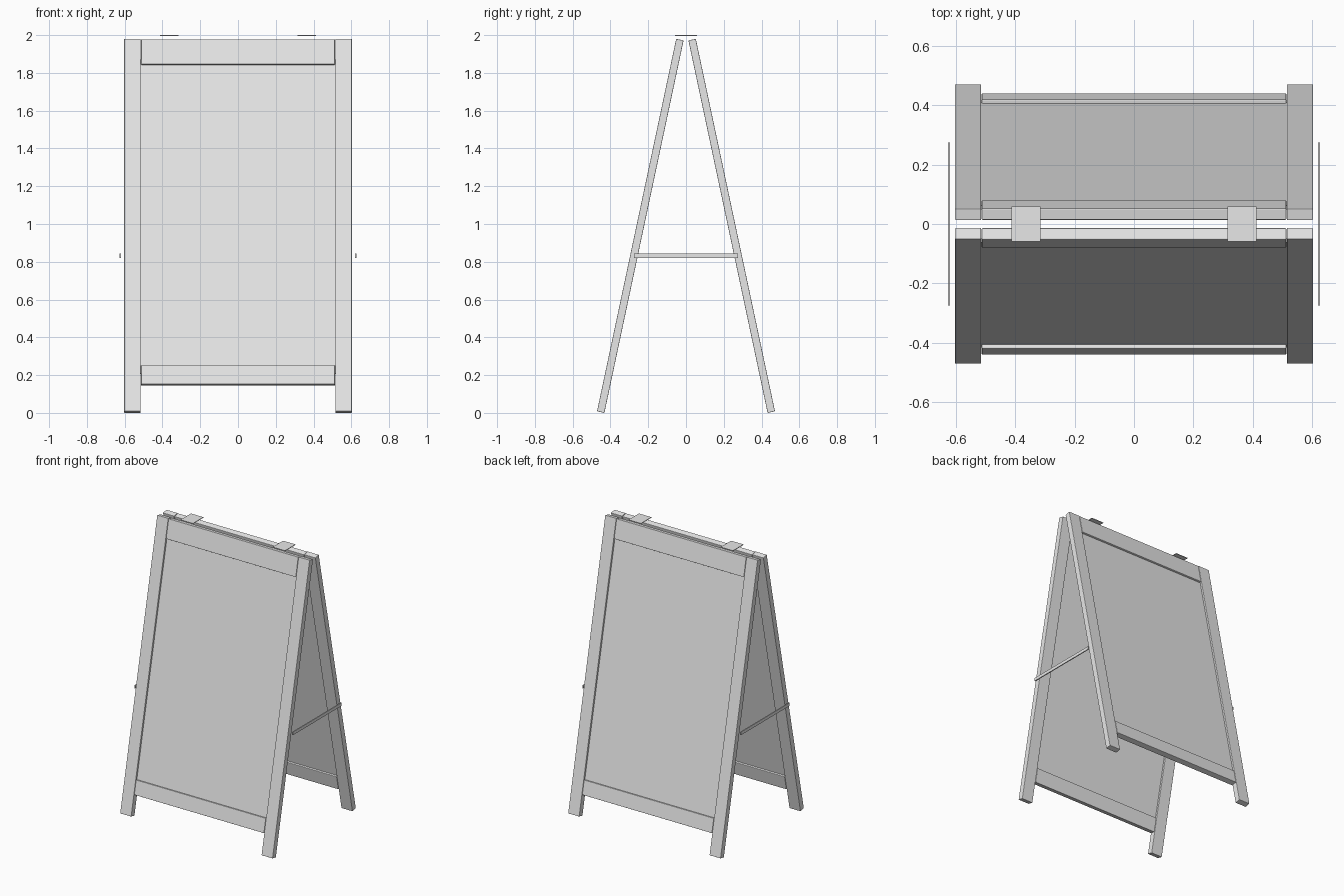
import bpy
import bmesh
from math import radians
from mathutils import Matrix

if "Cube" in bpy.data.objects:
    bpy.data.objects.remove(bpy.data.objects["Cube"], do_unlink=True)

# One plain grey for the whole stand
grey = bpy.data.materials.new("plain_grey")
grey.use_nodes = True
COLOR = (0.8, 0.8, 0.8, 1.0)
grey.diffuse_color = COLOR
grey.node_tree.nodes["Principled BSDF"].inputs["Base Color"].default_value = COLOR

TILT = radians(12)
HALF_THICK = 0.02
HALF_LENGTH = 1.008
LEG_INNER, LEG_OUTER = 0.515, 0.603


def box(name, xs, ys, zs, matrix=Matrix(), bevel=0.0):
    """Box spanning the given ranges, placed by matrix, with optional soft edges."""
    bm = bmesh.new()
    bmesh.ops.create_cube(bm, size=1)
    spans = (xs, ys, zs)
    for v in bm.verts:
        for i, (low, high) in enumerate(spans):
            v.co[i] = (low + high) / 2 + v.co[i] * (high - low)
    bm.transform(matrix)
    mesh = bpy.data.meshes.new(name)
    bm.to_mesh(mesh)
    bm.free()
    mesh.materials.append(grey)
    obj = bpy.data.objects.new(name, mesh)
    bpy.context.collection.objects.link(obj)
    if bevel:
        mod = obj.modifiers.new("soft_edges", "BEVEL")
        mod.width = bevel
        mod.segments = 2
    return obj


def mirrored(span, side):
    return tuple(sorted(side * s for s in span))


# Two leaning frames, the back one turned half round
lean = Matrix.Translation((0, -0.242, 0.99)) @ Matrix.Rotation(-TILT, 4, "X")
thick = (-HALF_THICK, HALF_THICK)
for end, turn in (("front", 0), ("back", 180)):
    place = Matrix.Rotation(radians(turn), 4, "Z") @ lean
    for label, side in (("a", 1), ("b", -1)):
        box(f"{end}_leg_{label}", mirrored((LEG_INNER, LEG_OUTER), side),
            thick, (-HALF_LENGTH, HALF_LENGTH), place, 0.003)
    rail = (-0.513, 0.513)
    box(f"{end}_top_rail", rail, thick, (0.870, HALF_LENGTH - 0.002), place, 0.003)
    box(f"{end}_bottom_rail", rail, thick, (-0.860, -0.759), place, 0.003)
    # Board recessed on both faces
    box(f"{end}_board", (-0.516, 0.516), (-0.007, 0.007), (-0.80, 0.90), place)

# Side braces and top hinge plates
for label, side in (("left", 1), ("right", -1)):
    box(f"{label}_brace", mirrored((0.620, 0.627), side), (-0.275, 0.275), (0.821, 0.843))
    box(f"{label}_hinge", mirrored((0.315, 0.413), side), (-0.059, 0.059), (1.996, 2.0))
